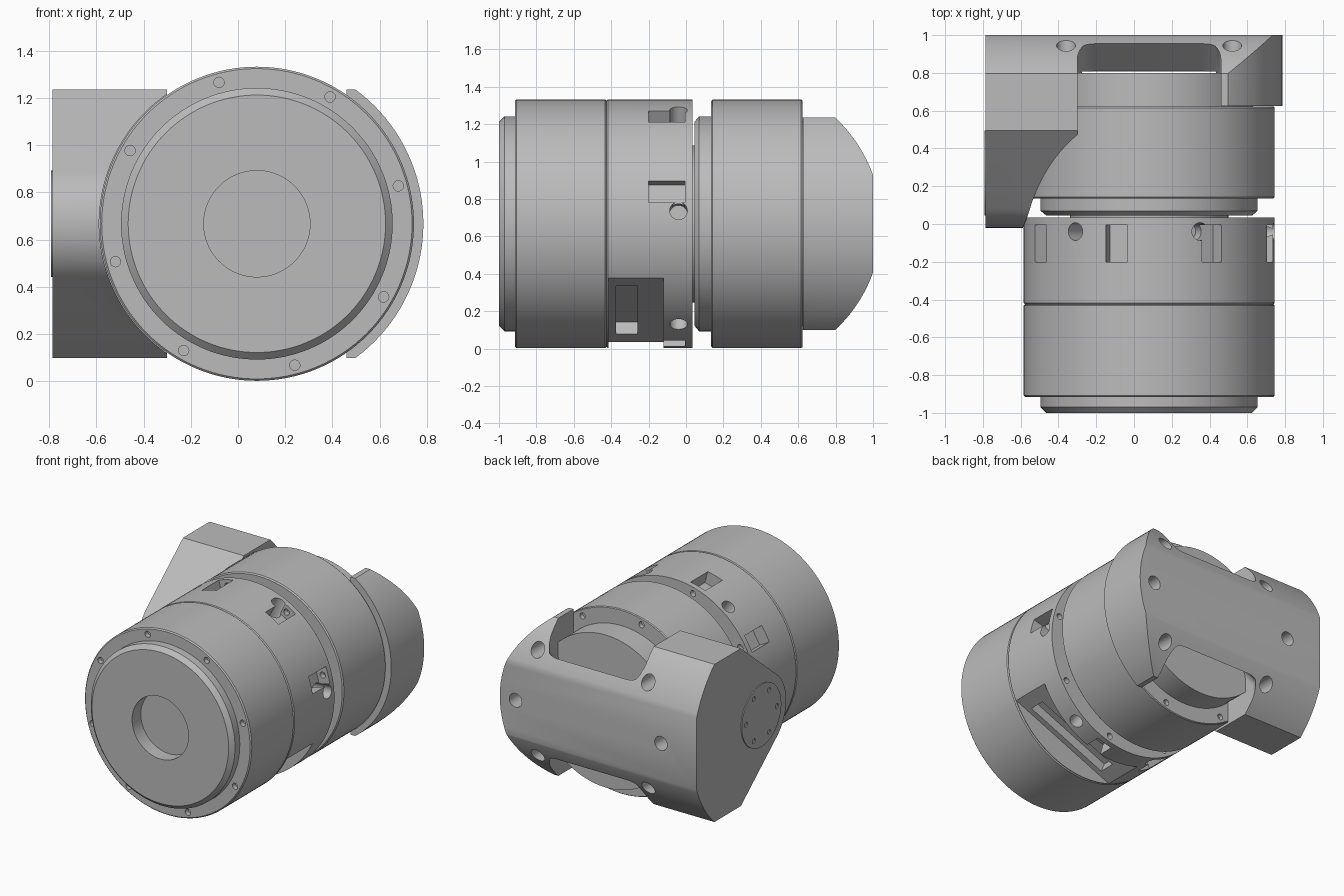
import bpy, bmesh
from math import sin, cos, pi, radians
from mathutils import Matrix, Vector

if "Cube" in bpy.data.objects:
    bpy.data.objects.remove(bpy.data.objects["Cube"], do_unlink=True)

gray = bpy.data.materials.new("machined_gray")
gray.use_nodes = True
gray.diffuse_color = (0.5, 0.5, 0.5, 1)
gray.node_tree.nodes["Principled BSDF"].inputs["Base Color"].default_value = (0.5, 0.5, 0.5, 1)

CX, CZ = 0.08, 0.667          # main barrel axis, along y
PY = 0.27                     # pivot axis position, along x
AXIS = Vector((CX, 0, CZ))
SCREWS = [15 + 45 * k for k in range(8)]


def finish(name, bm):
    bmesh.ops.recalc_face_normals(bm, faces=bm.faces)
    mesh = bpy.data.meshes.new(name)
    bm.to_mesh(mesh)
    bm.free()
    mesh.materials.append(gray)
    ob = bpy.data.objects.new(name, mesh)
    bpy.context.scene.collection.objects.link(ob)
    return ob


def loft(name, rings):
    """Skin a list of equal point rings and cap both ends."""
    bm = bmesh.new()
    loops = [[bm.verts.new(p) for p in ring] for ring in rings]
    n = len(loops[0])
    for a, b in zip(loops, loops[1:]):
        for i in range(n):
            j = (i + 1) % n
            bm.faces.new((a[i], a[j], b[j], b[i]))
    bm.faces.new(loops[0])
    bm.faces.new(loops[-1])
    return finish(name, bm)


def arc(u, v, r, start, end, n):
    return [(u + r * cos(radians(start + (end - start) * i / n)),
             v + r * sin(radians(start + (end - start) * i / n))) for i in range(n + 1)]


def circle(u, v, r, n=24):
    return arc(u, v, r, 0, 360, n)[:-1]


def turned(name, profile, n=128):
    """Revolve (radius, y) points about the barrel axis."""
    return loft(name, [[(x, y, z) for x, z in circle(CX, CZ, r, n)] for r, y in profile])


def prism(name, pts, axis, lo, hi):
    place = {"x": lambda u, v, w: (w, u, v),
             "y": lambda u, v, w: (u, w, v),
             "z": lambda u, v, w: (u, v, w)}[axis]
    return loft(name, [[place(u, v, w) for u, v in pts] for w in (lo, hi)])


def rect(u0, u1, v0, v1):
    return [(u0, v0), (u1, v0), (u1, v1), (u0, v1)]


def radial(ob, angle):
    """Turn a part modelled along local +x about the barrel axis."""
    ob.data.transform(Matrix.Translation(AXIS) @ Matrix.Rotation(-radians(angle), 4, "Y"))
    return ob


def cut(target, cutters, mode="DIFFERENCE"):
    for c in cutters:
        mod = target.modifiers.new("cut", "BOOLEAN")
        mod.operation, mod.object, mod.solver = mode, c, "EXACT"
        c.hide_render = True
        bpy.context.view_layer.update()
        graph = bpy.context.evaluated_depsgraph_get()
        mesh = bpy.data.meshes.new_from_object(target.evaluated_get(graph))
        target.modifiers.clear()
        target.data = mesh
        bpy.data.objects.remove(c, do_unlink=True)


def screw_holes(y0, y1):
    return [prism("cutter", circle(CX + 0.62 * cos(radians(a)), CZ + 0.62 * sin(radians(a)), 0.022, 16),
                  "y", y0, y1) for a in SCREWS]


# Front drive housing with stepped face and centre recess
housing = turned("front_housing", [
    (0.225, -0.9), (0.225, -1), (0.545, -1), (0.575, -0.97), (0.575, -0.915),
    (0.657, -0.915), (0.665, -0.907), (0.665, -0.432), (0.657, -0.425)])
cut(housing, screw_holes(-0.95, -0.88))

# Collar with screw notches, radial holes and a flat side pocket
collar = turned("rear_collar", [(0.657, -0.426), (0.665, -0.418), (0.665, 0.035)])
cutters = []
for a in SCREWS:
    if a != 330:
        cutters.append(radial(prism("cutter", rect(0.575, 0.8, -0.06, 0.06), "y", -0.2, -0.005), a))
cutters += screw_holes(-0.06, 0.1)
for k in range(6):
    cutters.append(radial(prism("cutter", circle(-0.04, 0, 0.047), "x", 0.5, 0.8), 6 + 60 * k))
cutters.append(radial(prism("cutter", rect(0.5, 0.9, -0.6, 0.6), "y", -0.415, -0.12), -67))
cutters.append(radial(prism("cutter", rect(0.43, 0.9, -0.33, 0.33), "y", -0.375, -0.26), -67))
cut(collar, cutters)

# Connecting shaft between the two drive units
turned("connecting_shaft", [(0.42, -0.02), (0.42, 0.08)], 64)

# Rear drive housing with front lip and rear boss
rear = turned("rear_housing", [
    (0.545, 0.045), (0.575, 0.07), (0.575, 0.135), (0.657, 0.135), (0.665, 0.143),
    (0.665, 0.615), (0.66, 0.622), (0.55, 0.622), (0.55, 0.8)])
cut(rear, screw_holes(0.59, 0.7))

# Elbow bracket: side profile with a round nose and a round back
profile = (arc(PY, CZ, 0.29, 230, 130, 20) + [(0.495, 1.235)]
           + arc(PY, CZ, 0.775, 47.2, 19.6, 12) + arc(PY, CZ, 0.775, -19.6, -47.2, 12)
           + [(0.495, 0.099)])
bracket = prism("elbow_bracket", profile, "x", -0.785, 0.85)
rounded = prism("cutter", arc(CX, CZ, 0.705, -90, 90, 64) + [(-1, CZ + 0.705), (-1, CZ - 0.705)],
                "y", -0.5, 1.5)
cut(bracket, [rounded], "INTERSECT")
cutters = [prism("cutter", circle(CX, CZ, 0.668, 128), "y", -0.5, 0.622),
           prism("cutter", rect(CX, 1, -0.2, 1.6), "y", -0.4, 0.625),
           prism("cutter", rect(-0.275, 0.435, 0.5, 0.808), "z", 0, 1.4)]

# Sloped windows with rounded corners, above and below
for s in (1, -1):
    base = [(-0.3, 0.2), (0.46, 0.2)] + arc(0.36, 0.71, 0.1, 0, 90, 8) + arc(-0.2, 0.71, 0.1, 90, 180, 8)
    cutters.append(loft("cutter", [[(x, y + dy, CZ + s * h) for x, y in base]
                                   for dy, h in ((0, 0.2), (0.16, 0.38), (0.16, 0.8))]))

# Mounting holes in the bracket back
for dx, dz in ((0.58, 0), (-0.58, 0), (0.44, 0.38), (-0.44, 0.38), (0.44, -0.38), (-0.44, -0.38)):
    cutters.append(prism("cutter", circle(CX + dx, CZ + dz, 0.05), "y", 0.75, 1.2))
cut(bracket, cutters)

# Pivot cap on the outer side of the arm
cap = prism("pivot_cap", circle(PY, CZ, 0.225, 64), "x", -0.792, -0.77)
cut(cap, [prism("cutter", circle(PY + 0.175 * cos(k * pi / 3), CZ + 0.175 * sin(k * pi / 3), 0.018, 12),
                "x", -0.9, -0.784) for k in range(6)])

# Smooth shading with crisp machined edges
bpy.ops.object.select_all(action="DESELECT")
for ob in (housing, collar, rear, bracket, cap, bpy.data.objects["connecting_shaft"]):
    ob.select_set(True)
    bpy.context.view_layer.objects.active = ob
bpy.ops.object.shade_smooth_by_angle(angle=radians(25))
